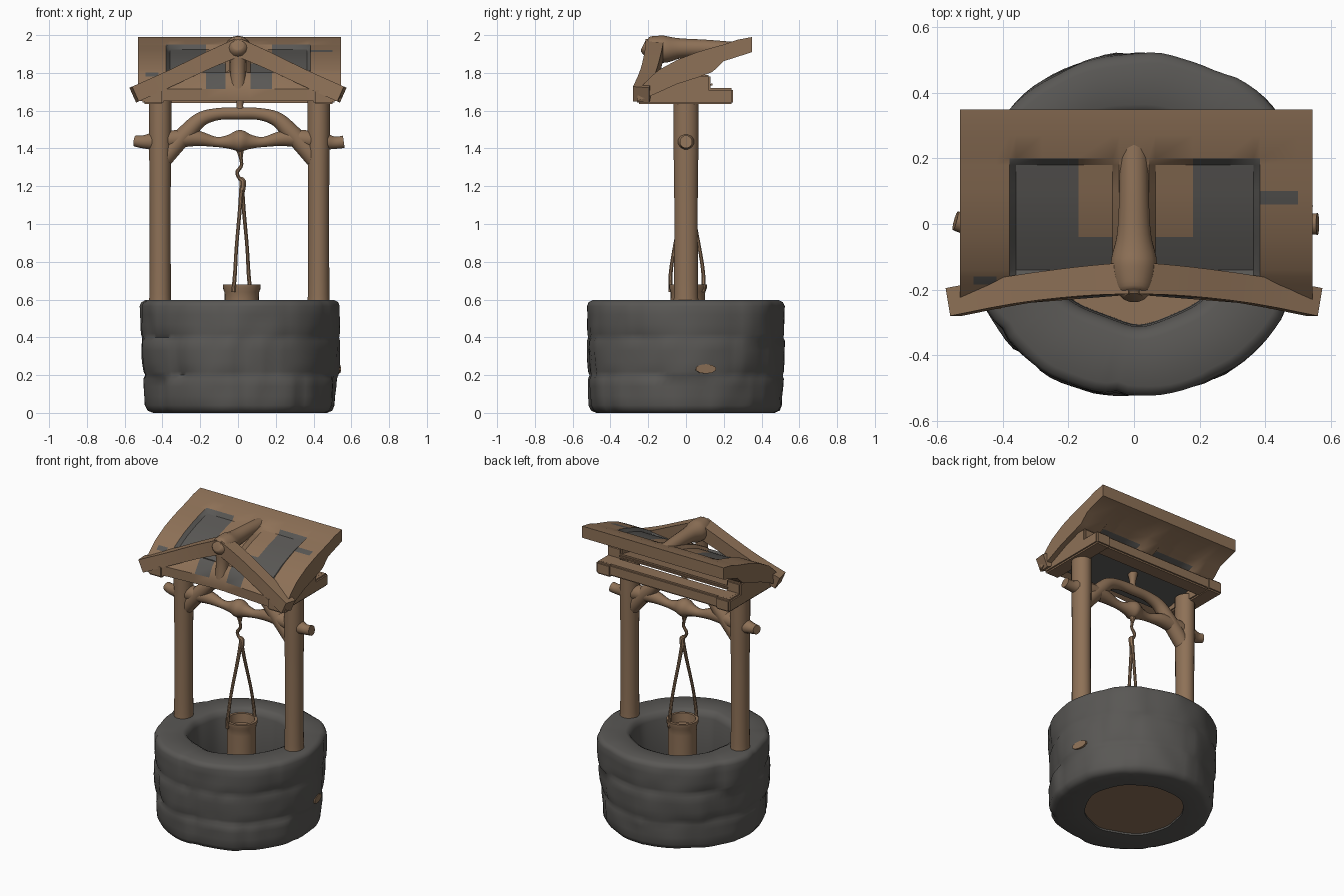
import bpy, bmesh, math, random
from mathutils import Vector, noise

if "Cube" in bpy.data.objects:
    bpy.data.objects.remove(bpy.data.objects["Cube"])

random.seed(4)


def material(name, rgb):
    m = bpy.data.materials.new(name)
    m.diffuse_color = (*rgb, 1)
    m.use_nodes = True
    m.node_tree.nodes["Principled BSDF"].inputs["Base Color"].default_value = m.diffuse_color
    return m


WOOD = material("brown wood", (0.27, 0.165, 0.095))
STONE = material("grey stone", (0.10, 0.096, 0.09))


def finish(bm, name, mats, smooth=40):
    bmesh.ops.recalc_face_normals(bm, faces=bm.faces[:])
    me = bpy.data.meshes.new(name)
    bm.to_mesh(me)
    bm.free()
    ob = bpy.data.objects.new(name, me)
    bpy.context.collection.objects.link(ob)
    for m in mats:
        me.materials.append(m)
    bpy.ops.object.select_all(action='DESELECT')
    bpy.context.view_layer.objects.active = ob
    ob.select_set(True)
    bpy.ops.object.shade_smooth_by_angle(angle=math.radians(smooth))
    return ob


def bridge(bm, rings, closed=False):
    """Join successive vertex rings with quads."""
    n = len(rings[0])
    pairs = list(zip(rings, rings[1:])) + ([(rings[-1], rings[0])] if closed else [])
    for a, b in pairs:
        for i in range(n):
            j = (i + 1) % n
            bm.faces.new((a[i], a[j], b[j], b[i]))


def spline(pts, steps):
    """Catmull-Rom through (x, y, z, radius) points."""
    p = [Vector(q) for q in pts]
    p = [p[0]] + p + [p[-1]]
    out = []
    for i in range(1, len(p) - 2):
        a, b, c, d = p[i - 1:i + 3]
        for k in range(steps):
            t = k / steps
            out.append(0.5 * (2 * b + (c - a) * t + (2 * a - 5 * b + 4 * c - d) * t * t
                              + (3 * b - a - 3 * c + d) * t ** 3))
    return out + [p[-2]]


def branch(name, pts, sides=12, steps=5, flat=1.0, up=(0, 1, 0), mat=WOOD):
    """Sweep a round or square section along a path."""
    path = spline(pts, steps)
    pos = [q.to_3d() for q in path]
    bm = bmesh.new()
    rings = []
    for i, q in enumerate(path):
        t = (pos[min(i + 1, len(pos) - 1)] - pos[max(i - 1, 0)]).normalized()
        u = t.cross(Vector(up)).normalized()
        v = u.cross(t)
        ring = []
        for s in range(sides):
            a = math.tau * (s + 0.5) / sides
            ring.append(bm.verts.new(pos[i] + (u * math.cos(a) + v * math.sin(a) * flat) * q[3]))
        rings.append(ring)
    bridge(bm, rings)
    bm.faces.new(rings[0])
    bm.faces.new(rings[-1])
    return finish(bm, name, [mat])


def beam(name, center, size, under=WOOD, slope=0.0):
    bm = bmesh.new()
    bmesh.ops.create_cube(bm, size=1)
    for v in bm.verts:
        v.co = Vector(center) + Vector([c * s for c, s in zip(v.co, size)])
        v.co.z += slope * (v.co.y - center[1])
    bmesh.ops.bevel(bm, geom=bm.edges[:], offset=0.01, segments=2, affect='EDGES')
    bm.normal_update()
    for f in bm.faces:
        f.material_index = int(f.normal.z < -0.9)
    return finish(bm, name, [WOOD, under])


# Stone ring: courses of uneven blocks, rounded rim, open shaft
SEG = 96
CX = 0.014
courses = []
for c in range(3):
    joints = sorted((k + random.uniform(0.15, 0.85)) / 9 for k in range(9))
    courses.append((joints, [random.uniform(-0.008, 0.01) for _ in joints]))


def outer_radius(a, z):
    c = min(2, int(z / 0.2))
    joints, bulge = courses[c]
    f = (a / math.tau) % 1
    k = sum(j < f for j in joints) % len(joints)
    gap = min(min(abs(f - j), 1 - abs(f - j)) for j in joints) * math.tau * 0.52
    x, y = math.cos(a), math.sin(a)
    r = 0.505 + 0.022 * min(1, z / 0.4) + bulge[k] * min(1, gap / 0.05)
    r -= 0.008 * max(0, 1 - gap / 0.03)
    if 0.05 < z < 0.55:
        depth = 0.007 + 0.012 * noise.noise((x * 2.5, y * 2.5, c + 3))
        r -= max(0, depth) * max(0, 1 - min(abs(z - 0.2), abs(z - 0.4)) / 0.03)
    return r + 0.014 * noise.noise((x * 1.8, y * 1.8, z * 1.5)) + 0.01 * noise.noise((x * 4, y * 4, z * 7))


bm = bmesh.new()
section = [(0.04, 0.0), (0.012, 0.012), (0.0, 0.04)]
section += [(0.0, z) for z in (0.09, 0.14, 0.18, 0.2, 0.22, 0.27, 0.33, 0.38, 0.4, 0.42, 0.47, 0.52, 0.565)]
section += [(0.008, 0.585), (0.03, 0.597)]
section = [(d, z, False) for d, z in section]
section += [(r, z, True) for r, z in ((0.355, 0.597), (0.33, 0.585), (0.315, 0.55), (0.31, 0.3),
                                      (0.308, 0.04), (0.308, 0.0))]
rings = []
for d, z, inner in section:
    ring = []
    for s in range(SEG):
        a = math.tau * s / SEG
        if inner:
            r = d + 0.03 * noise.noise((math.cos(a) * 1.8, math.sin(a) * 1.8, 5))
        else:
            r = outer_radius(a, z) - d
        ring.append(bm.verts.new((r * math.cos(a) + CX, r * math.sin(a) + (0.008 if inner else 0), z)))
    rings.append(ring)
bridge(bm, rings, closed=True)
finish(bm, "stone_well_ring", [STONE], 60)

# Wooden floor of the shaft and a small patch on the wall
branch("well_floor", [(CX, 0.008, 0.012, 0.32), (CX, 0.008, 0.04, 0.32)], sides=40, steps=1)
ends = []
for grow in (-0.05, 0.005):
    r = outer_radius(0.2, 0.235) + grow
    ends.append((CX + r * math.cos(0.2), r * math.sin(0.2), 0.233, 0.056))
branch("wall_patch", ends, sides=10, steps=1, flat=0.45, up=(0, 0, 1))

# Posts
for side, x in (("left", -0.412), ("right", 0.427)):
    branch(side + "_post", [(x, 0, 0.57, 0.064), (x, 0, 0.63, 0.058), (x, 0, 1.1, 0.056),
                            (x, 0, 1.45, 0.06), (x, 0, 1.68, 0.06)], sides=20, flat=1.12)

# Crossbar with swollen middle and stub ends
branch("crossbar", [(-0.545, 0.01, 1.44, 0.03), (-0.5, 0, 1.435, 0.036), (-0.42, 0, 1.44, 0.05),
                    (-0.24, 0, 1.455, 0.045), (-0.12, 0, 1.435, 0.028), (-0.05, 0, 1.435, 0.038),
                    (0.01, 0, 1.44, 0.06), (0.07, 0, 1.435, 0.038), (0.14, 0, 1.435, 0.028),
                    (0.26, 0, 1.455, 0.045), (0.43, 0, 1.44, 0.05), (0.51, 0, 1.43, 0.034),
                    (0.56, 0, 1.435, 0.034)])

# Arched brace over the crossbar
half = [(0.40, 1.345, 0.05), (0.34, 1.415, 0.05), (0.27, 1.49, 0.048), (0.20, 1.555, 0.04), (0.11, 1.582, 0.033)]
arch = [(-x + 0.005, 0, z, r) for x, z, r in half] + [(0.005, 0, 1.585, 0.033)]
arch += [(x + 0.005, 0, z, r) for x, z, r in reversed(half)]
branch("arched_brace", arch)
branch("brace_pin", [(0.01, 0, 1.58, 0.03), (0.01, 0, 1.63, 0.018), (0.01, 0, 1.71, 0.035)])

# Hook, knot and two bucket ropes
branch("hook", [(0.01, 0, 1.40, 0.025), (0.015, 0, 1.35, 0.011), (0.018, 0, 1.31, 0.01),
                (-0.004, 0, 1.275, 0.011), (0.005, 0, 1.245, 0.01), (0.025, 0.005, 1.225, 0.018),
                (0.022, 0.005, 1.17, 0.016)], sides=8)
for name, s in (("front_rope", -1), ("back_rope", 1)):
    branch(name, [(0.02, 0.005, 1.21, 0.013), (0.02 + 0.01 * s, 0.005 + 0.025 * s, 1.08, 0.011),
                  (0.02 + 0.028 * s, 0.005 + 0.065 * s, 0.88, 0.010),
                  (0.02 + 0.036 * s, 0.005 + 0.086 * s, 0.74, 0.011),
                  (0.02 + 0.045 * s, 0.005 + 0.086 * s, 0.64, 0.012)], sides=8)

# Bucket, lathed with an open top
bm = bmesh.new()
rings = []
for r, z in ((0.09, 0.42), (0.091, 0.6), (0.092, 0.64), (0.1, 0.66), (0.1, 0.68), (0.082, 0.68), (0.076, 0.62)):
    rings.append([bm.verts.new((0.02 + r * math.cos(math.tau * s / 24), 0.01 + r * math.sin(math.tau * s / 24), z))
                  for s in range(24)])
bridge(bm, rings)
bm.faces.new(rings[0])
bm.faces.new(rings[-1])
finish(bm, "bucket", [WOOD])

# Leaning roof sheet: curved profile across the width, sunken grey bays, small grey patches
TOP = [(-0.295, 1.665, 0.0), (-0.25, 1.715, 0.0), (-0.185, 1.78, 0.0), (-0.16, 1.802, 0.0), (-0.14, 1.818, 1),
       (-0.04, 1.872, 1), (0.06, 1.91, 1), (0.1, 1.922, 1), (0.18, 1.945, 1), (0.2, 1.95, 0), (0.27, 1.975, 0),
       (0.35, 1.99, 0)]
LOW = [(0.35, 1.91), (0.2, 1.862), (0.14, 1.805), (0.06, 1.775), (-0.05, 1.74), (-0.16, 1.69), (-0.26, 1.65)]
XS = [-0.53, -0.49, -0.42, -0.38, -0.36, -0.28, -0.17, -0.065, -0.045, 0.045, 0.065, 0.18, 0.28, 0.365, 0.385,
      0.5, 0.545]
bm = bmesh.new()
rings = []
for x in XS:
    bay = 0.05 < abs(x) < 0.37
    front = -0.215 - 0.08 * abs(x)
    # the underside rises between the end strips and the middle rib
    lift = 0.025 if bay else 0
    ring = [bm.verts.new((x, max(y, front), z - (0.022 if bay and sink else 0))) for y, z, sink in TOP]
    rings.append(ring + [bm.verts.new((x, max(y, front), z + (lift if -0.1 < y < 0.19 else 0))) for y, z in LOW])
bridge(bm, rings)
bm.faces.new(rings[0])
bm.faces.new(rings[-1])
bmesh.ops.recalc_face_normals(bm, faces=bm.faces[:])
for f in bm.faces:
    c = f.calc_center_median()
    ax = abs(c.x)
    if f.normal.z > 0.15:
        grey = (0.17 < ax < 0.38 and -0.16 < c.y < 0.19) or (0.06 < ax < 0.18 and -0.21 < c.y < -0.04)
        grey |= 0.385 < c.x < 0.5 and 0.06 < c.y < 0.1
        grey |= -0.49 < c.x < -0.42 and -0.185 < c.y < -0.16
    else:
        grey = f.normal.z < -0.3 and 0.06 < ax < 0.36 and -0.1 < c.y < 0.12
    f.material_index = int(grey)
finish(bm, "roof_sheet", [WOOD, STONE], 30)

# Front gable rafters, ridge beam and king post
for side, s in (("left", -1), ("right", 1)):
    branch(side + "_rafter", [(0, -0.165, 1.935, 0.068), (s * 0.15, -0.175, 1.87, 0.063),
                              (s * 0.35, -0.2, 1.775, 0.06), (s * 0.55, -0.238, 1.685, 0.061)],
           sides=4, steps=3)
branch("ridge_beam", [(0, -0.225, 1.95, 0.03), (0, -0.2, 1.94, 0.055), (0, -0.12, 1.925, 0.072),
                      (0, -0.03, 1.93, 0.053), (0, 0.1, 1.93, 0.046), (0, 0.24, 1.92, 0.045)],
       up=(0, 0, 1), sides=14)
branch("king_post", [(0, -0.165, 1.92, 0.05), (0, -0.17, 1.82, 0.04), (0, -0.175, 1.7, 0.045)])

# Lower frame resting on the posts, with a tilted deck between the sills and end fillers under the sheet
for side, x in (("left", -0.45), ("right", 0.455)):
    beam(side + "_roof_sill", (x, -0.005, 1.677), (0.11, 0.51, 0.085))
    beam(side + "_end_filler", (x, 0.0, 1.74), (0.11, 0.26, 0.1))
beam("back_roof_sill", (0, 0.185, 1.68), (0.98, 0.11, 0.08))
beam("roof_deck", (0, -0.03, 1.705), (0.84, 0.34, 0.03), STONE, 0.2)
